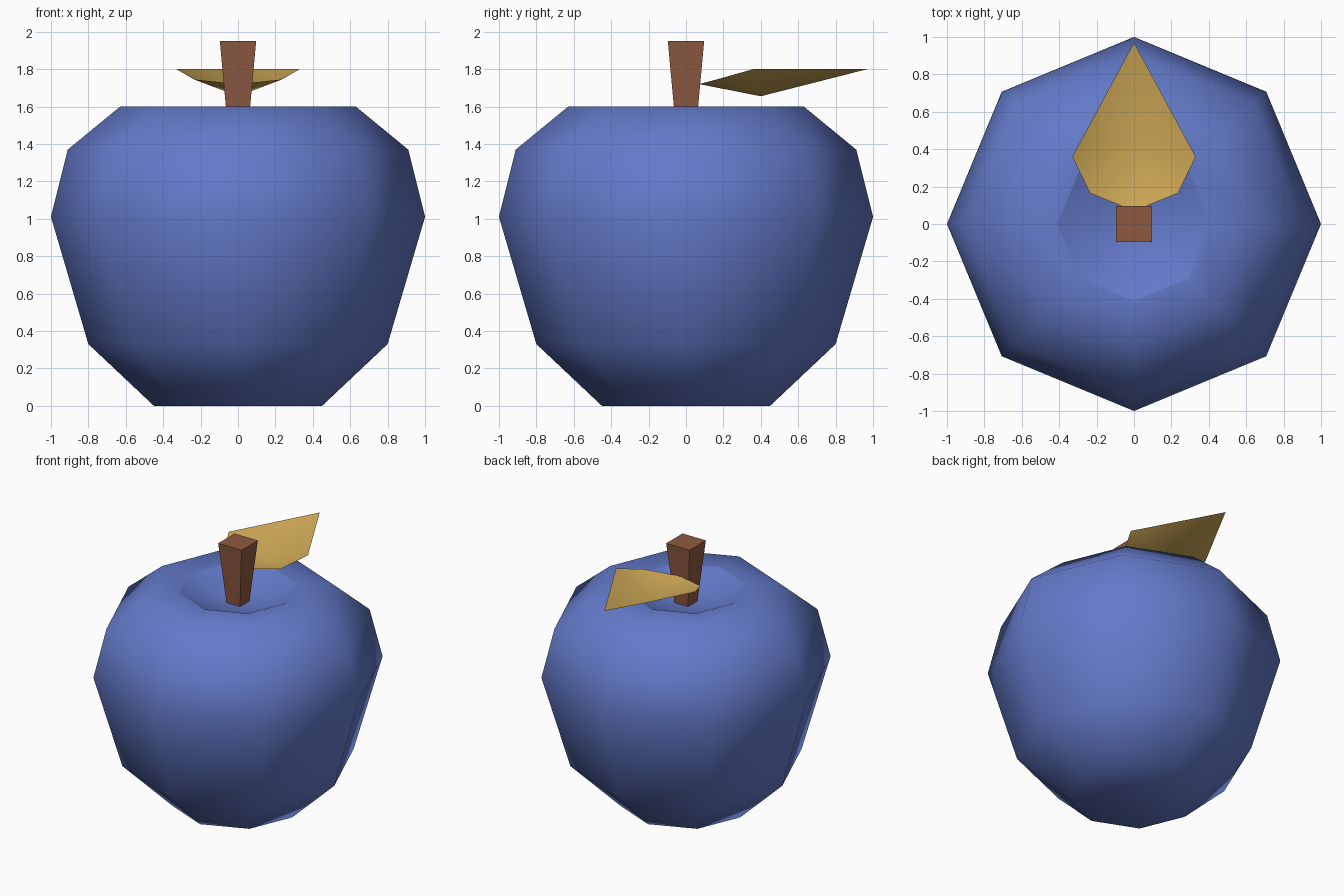
import bpy, bmesh, math

if "Cube" in bpy.data.objects:
    bpy.data.objects.remove(bpy.data.objects["Cube"])


def material(name, rgb):
    m = bpy.data.materials.new(name)
    m.diffuse_color = (*rgb, 1.0)
    m.use_nodes = True
    m.node_tree.nodes["Principled BSDF"].inputs["Base Color"].default_value = m.diffuse_color
    return m


def finish(name, bm, mat, smooth):
    for f in bm.faces:
        f.smooth = smooth
    mesh = bpy.data.meshes.new(name)
    bm.to_mesh(mesh)
    bm.free()
    mesh.materials.append(mat)
    obj = bpy.data.objects.new(name, mesh)
    bpy.context.collection.objects.link(obj)
    return obj


def lathe(profile, sides, turn=0.0, sharp_rings=()):
    """Stack of polygon rings; a radius of 0 becomes a single pole."""
    bm = bmesh.new()
    rings = []
    for r, z in profile:
        n = sides if r > 0 else 1
        rings.append([bm.verts.new((r * math.cos(turn + math.tau * i / sides),
                                    r * math.sin(turn + math.tau * i / sides), z))
                      for i in range(n)])
    for a, b in zip(rings, rings[1:]):
        for i in range(sides):
            j = (i + 1) % sides
            if len(a) == 1:
                bm.faces.new((a[0], b[j], b[i]))
            elif len(b) == 1:
                bm.faces.new((a[i], a[j], b[0]))
            else:
                bm.faces.new((a[i], a[j], b[j], b[i]))
    for k in sharp_rings:
        for i in range(sides):
            bm.edges.get((rings[k][i], rings[k][(i + 1) % sides])).smooth = False
    bmesh.ops.recalc_face_normals(bm, faces=bm.faces)
    return bm


blue = material("blue skin", (0.127, 0.195, 0.591))
brown = material("brown stem", (0.27, 0.102, 0.054))
gold = material("gold leaf", (0.645, 0.413, 0.098))

# Fruit body: eight-sided, with a dip around the stem
body = [(0, 0), (0.45, 0), (0.80, 0.33), (1.0, 1.01), (0.91, 1.37),
        (0.63, 1.60), (0.41, 1.60), (0.18, 1.505), (0, 1.495)]
finish("fruit_body", lathe(body, 8, sharp_rings=(6,)), blue, True)

# Stem: square, wider at the top
d = math.sqrt(2)
stem = [(0, 1.49), (0.055 * d, 1.49), (0.097 * d, 1.95), (0, 1.95)]
finish("stem", lathe(stem, 4, math.pi / 4), brown, False)

# Leaf: thin sheet folded along its spine, mirrored left and right
bm = bmesh.new()
base, mid, tip = [bm.verts.new(p) for p in
                  ((0, 0.07, 1.72), (0, 0.40, 1.655), (0, 0.97, 1.80))]
for s in (1, -1):
    inner = bm.verts.new((0.235 * s, 0.165, 1.745))
    outer = bm.verts.new((0.33 * s, 0.36, 1.80))
    for tri in ((base, inner, mid), (inner, outer, mid), (outer, tip, mid)):
        bm.faces.new(tri if s > 0 else tri[::-1])
finish("leaf", bm, gold, True)
